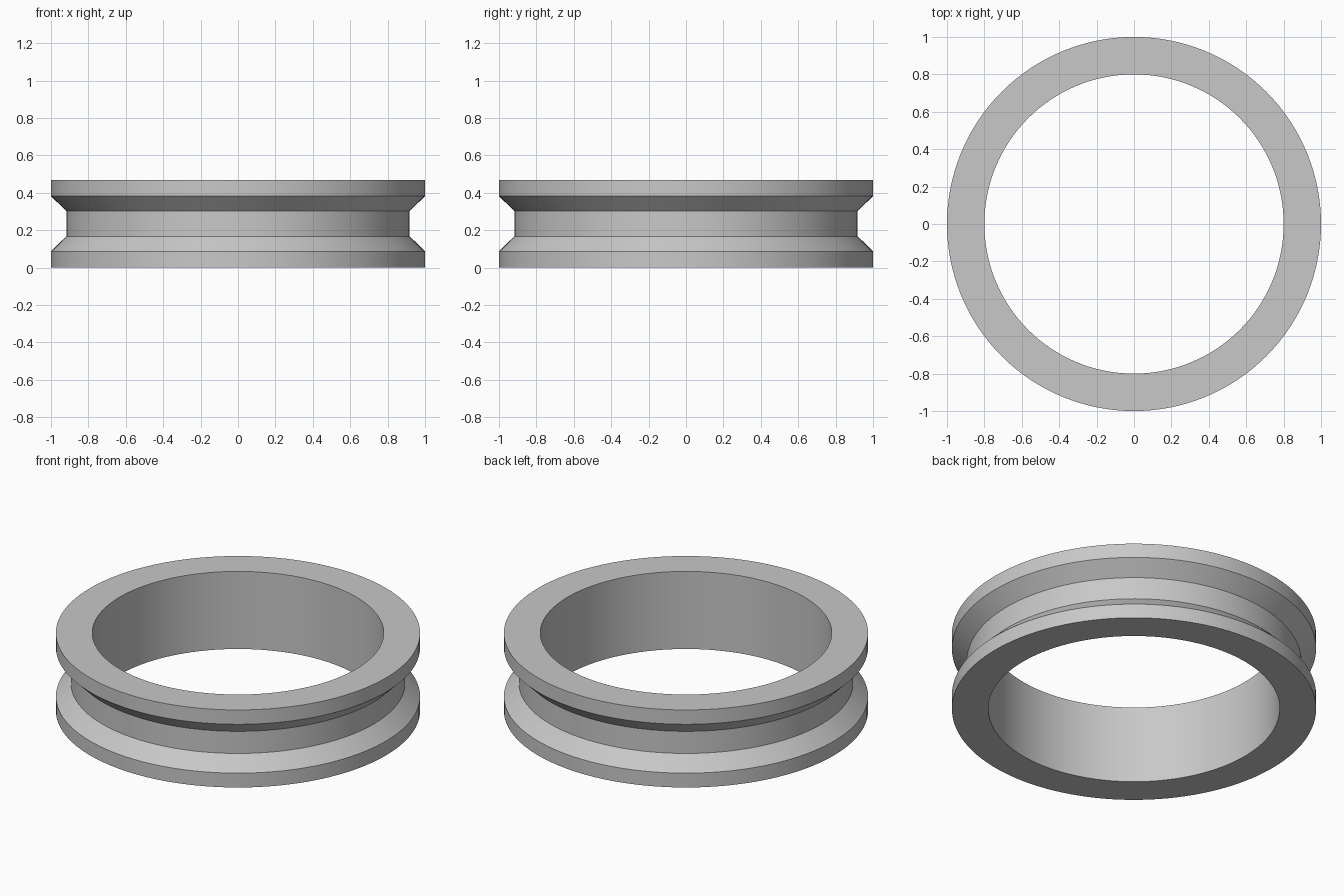
import bpy
import bmesh
import math

cube = bpy.data.objects.get("Cube")
if cube:
    bpy.data.objects.remove(cube, do_unlink=True)

# Plain grey metal
metal = bpy.data.materials.new("grey_metal")
metal.use_nodes = True
colour = (0.58, 0.58, 0.58, 1.0)
metal.diffuse_color = colour
metal.node_tree.nodes["Principled BSDF"].inputs["Base Color"].default_value = colour

# Ring section as (radius, height): straight bore, two rims, bevelled groove
HEIGHT = 0.47
lower_half = [(0.80, 0.0), (1.0, 0.0), (1.0, 0.087), (0.918, 0.168)]
upper_half = [(r, HEIGHT - z) for r, z in reversed(lower_half)]
profile = lower_half + upper_half
SEGMENTS = 128

# Revolve the closed section around the z axis
bm = bmesh.new()
rings = []
for i in range(SEGMENTS):
    a = math.tau * i / SEGMENTS
    rings.append([bm.verts.new((r * math.cos(a), r * math.sin(a), z)) for r, z in profile])
for i, ring in enumerate(rings):
    following = rings[(i + 1) % SEGMENTS]
    for j in range(len(profile)):
        k = (j + 1) % len(profile)
        bm.faces.new((ring[j], following[j], following[k], ring[k]))
bmesh.ops.recalc_face_normals(bm, faces=bm.faces)

mesh = bpy.data.meshes.new("grooved_ring")
bm.to_mesh(mesh)
bm.free()
mesh.materials.append(metal)
ring_object = bpy.data.objects.new("grooved_ring", mesh)
bpy.context.collection.objects.link(ring_object)

# Smooth around the ring, crisp at the rims
bpy.ops.object.select_all(action="DESELECT")
ring_object.select_set(True)
bpy.context.view_layer.objects.active = ring_object
bpy.ops.object.shade_smooth_by_angle(angle=math.radians(30))
